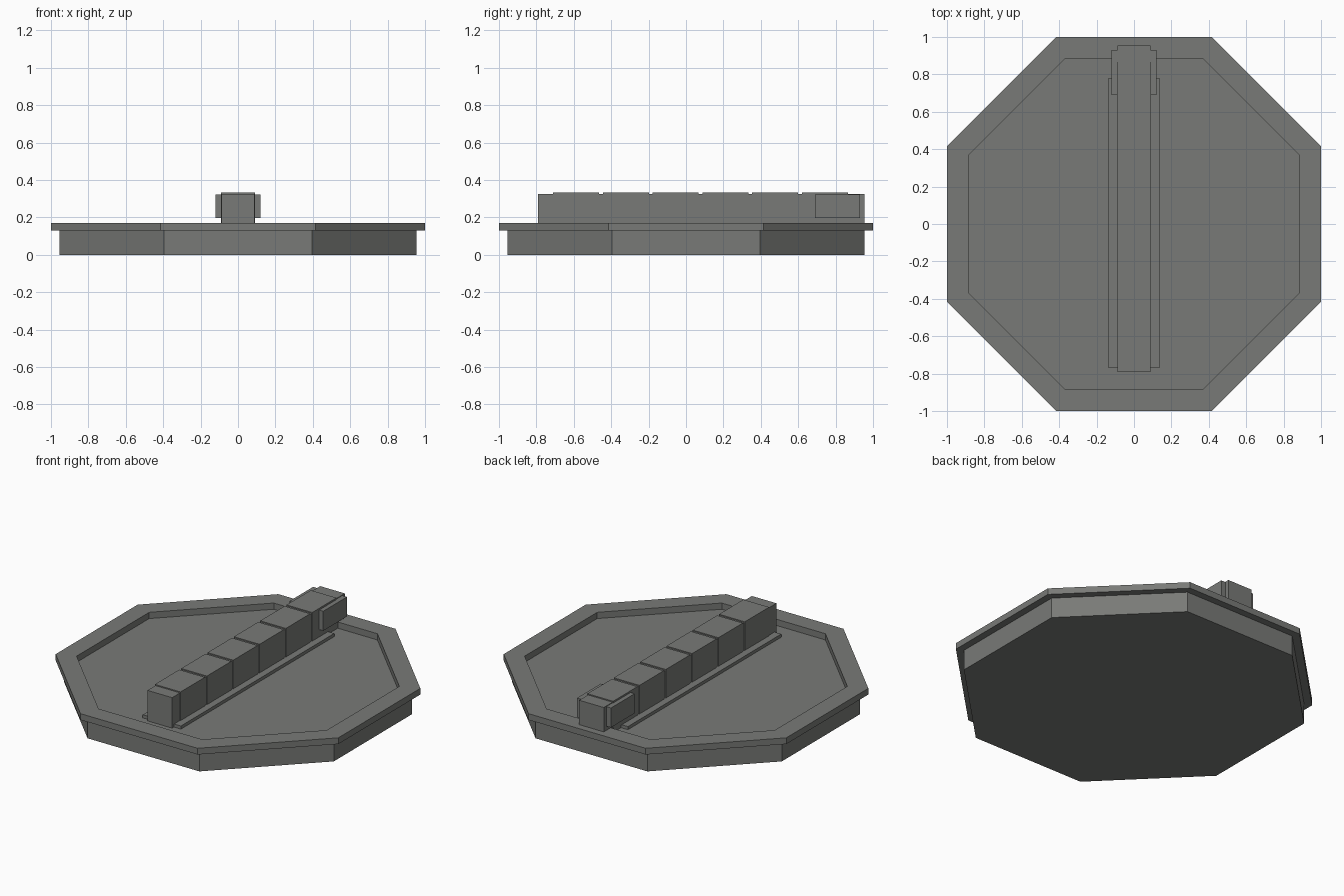
import bpy, bmesh, math

if "Cube" in bpy.data.objects:
    bpy.data.objects.remove(bpy.data.objects["Cube"])

grey = bpy.data.materials.new("dark_grey")
grey.diffuse_color = (0.19, 0.195, 0.185, 1)
grey.use_nodes = True
grey.node_tree.nodes["Principled BSDF"].inputs["Base Color"].default_value = grey.diffuse_color


def finish(name, bm):
    bmesh.ops.recalc_face_normals(bm, faces=bm.faces)
    me = bpy.data.meshes.new(name)
    bm.to_mesh(me)
    bm.free()
    me.materials.append(grey)
    ob = bpy.data.objects.new(name, me)
    bpy.context.collection.objects.link(ob)
    return ob


def box(name, x0, x1, y0, y1, z0, z1):
    bm = bmesh.new()
    bmesh.ops.create_cube(bm, size=1)
    for v in bm.verts:
        v.co = ((x0 + x1) / 2 + v.co.x * (x1 - x0),
                (y0 + y1) / 2 + v.co.y * (y1 - y0),
                (z0 + z1) / 2 + v.co.z * (z1 - z0))
    return finish(name, bm)


# Octagonal tray: (apothem, z) profile from underside up over the rim to the floor
profile = [(0.955, 0), (0.955, 0.13), (1, 0.13), (1, 0.17), (0.885, 0.17), (0.885, 0.13)]
bm = bmesh.new()
rings = []
for a, z in profile:
    r = a / math.cos(math.pi / 8)
    rings.append([bm.verts.new((r * math.cos((i + 0.5) * math.pi / 4),
                                r * math.sin((i + 0.5) * math.pi / 4), z)) for i in range(8)])
for lo, hi in zip(rings, rings[1:]):
    for i in range(8):
        j = (i + 1) % 8
        bm.faces.new((lo[i], lo[j], hi[j], hi[i]))
bm.faces.new(rings[0])
bm.faces.new(rings[-1])
finish("octagonal_tray", bm)

# Low plate under the beam
box("beam_plate", -0.135, 0.135, -0.77, 0.78, 0.13, 0.15)

# Beam core and its six raised segments
box("beam_core", -0.087, 0.087, -0.79, 0.955, 0.131, 0.326)
for k in range(6):
    y = -0.71 + k * 0.266
    box(f"beam_segment_{k + 1}", -0.091, 0.091, y, y + 0.246, 0.15, 0.333)

# Side cheeks at the rear end
for side, s in (("left", -1), ("right", 1)):
    xs = sorted((s * 0.08, s * 0.12))
    box(f"{side}_cheek", xs[0], xs[1], 0.69, 0.93, 0.197, 0.322)
